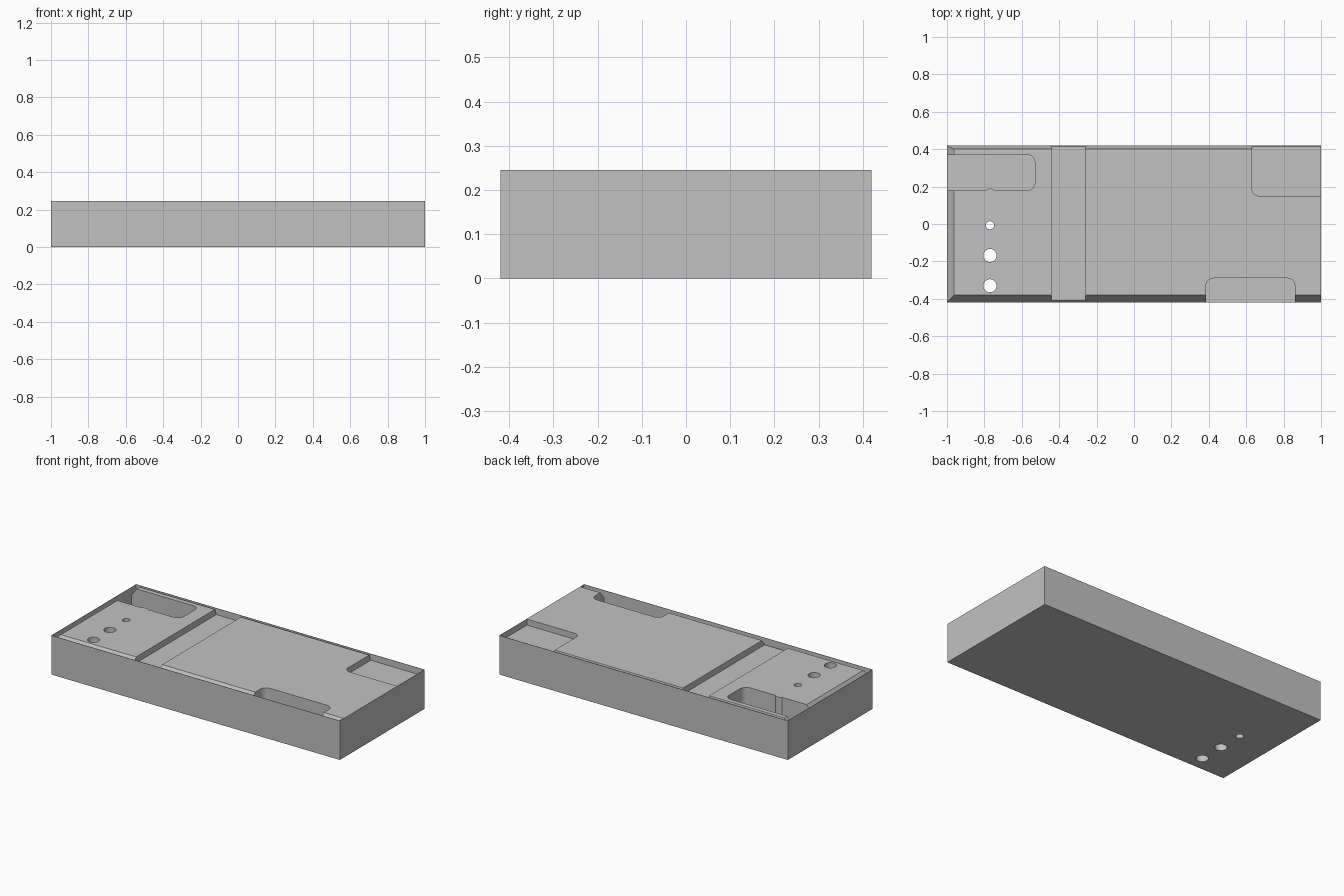
import bpy, bmesh, math

if "Cube" in bpy.data.objects:
    bpy.data.objects.remove(bpy.data.objects["Cube"], do_unlink=True)

HX, HY, TOP = 1.0, 0.42, 0.245      # half length, half width, height
WALL = 0.002                        # thin rim left standing round the cuts
IX, IY = HX - WALL, HY - WALL
OVER = 0.05                         # how far cutters rise above the top

grey = bpy.data.materials.new("plain_grey")
grey.use_nodes = True
colour = (0.54, 0.54, 0.54, 1)
grey.diffuse_color = colour
grey.node_tree.nodes["Principled BSDF"].inputs["Base Color"].default_value = colour


def loft(name, rings):
    """Closed solid through a list of matching point rings."""
    bm = bmesh.new()
    rows = [[bm.verts.new(p) for p in ring] for ring in rings]
    n = len(rows[0])
    for a, b in zip(rows, rows[1:]):
        for i in range(n):
            j = (i + 1) % n
            bm.faces.new((a[i], a[j], b[j], b[i]))
    bm.faces.new(rows[0])
    bm.faces.new(rows[-1])
    bmesh.ops.recalc_face_normals(bm, faces=bm.faces)
    mesh = bpy.data.meshes.new(name)
    bm.to_mesh(mesh)
    bm.free()
    ob = bpy.data.objects.new(name, mesh)
    bpy.context.collection.objects.link(ob)
    return ob


def prism(name, outline, z0, z1):
    return loft(name, [[(x, y, z) for x, y in outline] for z in (z0, z1)])


def arc(cx, cy, r, start, end, steps=8):
    angles = [math.radians(start + (end - start) * i / steps) for i in range(steps + 1)]
    return [(cx + r * math.cos(a), cy + r * math.sin(a)) for a in angles]


def outline(x0, x1, y0, y1, rounded="", r=0.04):
    """Rectangle with chosen rounded corners, a-d counterclockwise from the low corner."""
    corners = [(x0, y0, 1, 1), (x1, y0, -1, 1), (x1, y1, -1, -1), (x0, y1, 1, -1)]
    pts = []
    for i, (x, y, sx, sy) in enumerate(corners):
        if "abcd"[i] in rounded:
            pts += arc(x + sx * r, y + sy * r, r, 180 + 90 * i, 270 + 90 * i)
        else:
            pts.append((x, y))
    return pts


body = prism("block_body", outline(-HX, HX, -HY, HY), 0, TOP)
body.data.materials.append(grey)
cutters = []


def pocket(name, shape, depth):
    cutters.append(prism(name, shape, TOP - depth, TOP + OVER))


# sloping gutter inside the front, right-hand end and back rims
DEPTH = 0.05
grow = 1 + OVER / DEPTH
stations = [(IX, -IY, 0, 0.038), (-IX, -IY, 0.036, 0.038),
            (-IX, IY, 0.036, -0.018), (IX, IY, 0, -0.018)]
cutters.append(loft("edge_gutter", [
    [(x, y, TOP - DEPTH), (x, y, TOP + OVER), (x + dx * grow, y + dy * grow, TOP + OVER)]
    for x, y, dx, dy in stations]))

# shallow cross groove and corner recess
pocket("cross_groove", outline(-0.44, -0.26, -IY, IY), 0.038)
pocket("corner_recess", outline(0.63, IX, 0.15, IY, "a"), 0.038)

# deep pockets, the end one with a small bulge in its side
pocket("front_pocket", outline(0.385, 0.86, -IY, -0.29, "cd"), 0.15)
end = outline(-IX, -0.53, 0.18, 0.37, "bc")
end[1:1] = arc(-0.77, 0.16, 0.03, 138.2, 41.8)
pocket("end_pocket", end, 0.15)

# row of drilled through holes
for i, (y, r) in enumerate([(-0.33, 0.035), (-0.168, 0.035), (-0.007, 0.022)]):
    circle = arc(-0.77, y, r, 0, 360, 32)[:-1]
    cutters.append(prism(f"through_hole_{i + 1}", circle, -OVER, TOP + OVER))

# cut the block and drop the cutters
for cutter in cutters:
    mod = body.modifiers.new(cutter.name, "BOOLEAN")
    mod.operation, mod.solver, mod.object = "DIFFERENCE", "EXACT", cutter
    cutter.hide_render = True
bpy.context.view_layer.update()
graph = bpy.context.evaluated_depsgraph_get()
result = bpy.data.meshes.new_from_object(body.evaluated_get(graph))
body.modifiers.clear()
body.data = result
for cutter in cutters:
    bpy.data.objects.remove(cutter, do_unlink=True)

# smooth curved walls, keep edges sharp
bpy.ops.object.select_all(action="DESELECT")
body.select_set(True)
bpy.context.view_layer.objects.active = body
bpy.ops.object.shade_smooth_by_angle(angle=math.radians(30))
